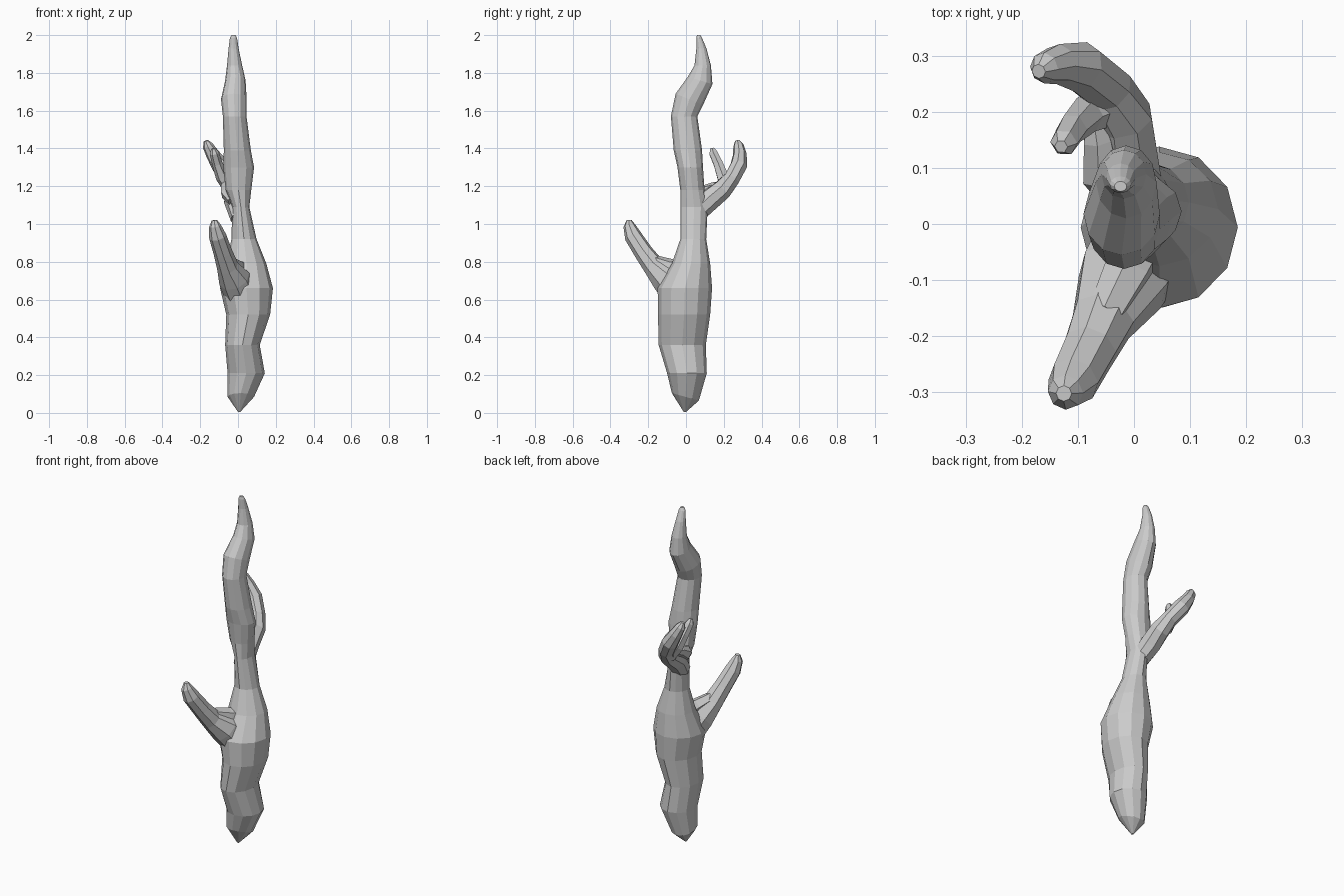
import bpy
from math import sin, cos, pi
from mathutils import Vector


def skin(name, rings):
    """Bridge equal-sized vertex rings into a closed, flat-shaded tube."""
    n = len(rings[0])
    verts = [v for ring in rings for v in ring]
    faces = [(r * n + i, r * n + (i + 1) % n, (r + 1) * n + (i + 1) % n, (r + 1) * n + i)
             for r in range(len(rings) - 1) for i in range(n)]
    faces += [tuple(reversed(range(n))), tuple(range(len(verts) - n, len(verts)))]
    mesh = bpy.data.meshes.new(name)
    mesh.from_pydata([tuple(v) for v in verts], [], faces)
    mesh.update()
    obj = bpy.data.objects.new(name, mesh)
    bpy.context.collection.objects.link(obj)
    return obj


def level_ring(z, x0, x1, y0, y1, tilt=0, n=12):
    """Elliptical section between x and y limits; tilt lifts it towards -y."""
    cx, cy, rx, ry = (x0 + x1) / 2, (y0 + y1) / 2, (x1 - x0) / 2, (y1 - y0) / 2
    angles = [2 * pi * i / n for i in range(n)]
    return [Vector((cx + rx * cos(a), cy + ry * sin(a), z - tilt * sin(a))) for a in angles]


def branch(name, path, n=8):
    """Sweep circles of given radius along a path of (x, y, z, radius)."""
    pts = [Vector(p[:3]) for p in path]
    rings = []
    for i, p in enumerate(pts):
        d = (pts[min(i + 1, len(pts) - 1)] - pts[max(i - 1, 0)]).normalized()
        u = d.cross(Vector((0, 1, 0.2))).normalized()
        v = d.cross(u)
        r = path[i][3]
        rings.append([p + r * (u * cos(2 * pi * k / n) + v * sin(2 * pi * k / n))
                      for k in range(n)])
    return skin(name, rings)


# Trunk: z, x limits, y limits, tilt
sections = [
    (0.005, 0.0, 0.012, -0.012, 0.0, 0),
    (0.085, -0.055, 0.085, -0.075, 0.068, 0.02),
    (0.21, -0.055, 0.142, -0.10, 0.11, 0),
    (0.36, -0.068, 0.115, -0.145, 0.105, 0),
    (0.52, -0.062, 0.17, -0.148, 0.128, 0),
    (0.66, -0.095, 0.185, -0.15, 0.138, 0),
    (0.79, -0.06, 0.15, -0.075, 0.128, 0),
    (0.92, -0.035, 0.098, -0.03, 0.107, 0),
    (1.09, -0.03, 0.06, -0.03, 0.115, 0),
    (1.18, -0.065, 0.07, -0.03, 0.098, 0),
    (1.30, -0.078, 0.085, -0.045, 0.09, 0),
    (1.39, -0.075, 0.068, -0.065, 0.085, 0),
    (1.57, -0.08, 0.045, -0.08, 0.06, 0),
    (1.66, -0.09, 0.046, -0.055, 0.09, 0.03),
    (1.76, -0.068, 0.04, 0.01, 0.14, 0.02),
    (1.84, -0.058, 0.022, 0.045, 0.132, 0),
    (1.93, -0.05, 0.003, 0.055, 0.108, 0),
    (1.985, -0.043, -0.005, 0.055, 0.085, 0),
    (2.0, -0.035, -0.013, 0.058, 0.076, 0),
]
skin("trunk", [level_ring(*s) for s in sections])

# Front limb
branch("front_branch", [
    (0.02, -0.03, 0.62, 0.09),
    (-0.02, -0.10, 0.71, 0.085),
    (-0.055, -0.17, 0.775, 0.058),
    (-0.08, -0.225, 0.85, 0.05),
    (-0.108, -0.28, 0.935, 0.046),
    (-0.122, -0.30, 0.99, 0.032),
    (-0.125, -0.302, 1.02, 0.014)])
# Web between the front limb and the trunk
branch("front_branch_web", [
    (0.02, 0.0, 0.75, 0.06),
    (-0.01, -0.08, 0.77, 0.045),
    (-0.05, -0.16, 0.80, 0.035)], 6)

# Rear limb
branch("back_branch", [
    (0.01, 0.03, 1.03, 0.05),
    (-0.015, 0.12, 1.125, 0.06),
    (-0.02, 0.19, 1.18, 0.055),
    (-0.045, 0.24, 1.235, 0.045),
    (-0.095, 0.28, 1.31, 0.046),
    (-0.135, 0.285, 1.37, 0.036),
    (-0.16, 0.278, 1.415, 0.028),
    (-0.17, 0.272, 1.44, 0.013)])

# Fork rising from the rear limb
branch("back_twig", [
    (-0.04, 0.215, 1.19, 0.04),
    (-0.085, 0.195, 1.25, 0.034),
    (-0.11, 0.17, 1.32, 0.028),
    (-0.125, 0.145, 1.375, 0.025),
    (-0.13, 0.138, 1.40, 0.012)], 6)

# Knot on the left where the rear limb meets the trunk
branch("branch_knot", [
    (-0.02, 0.05, 1.13, 0.04),
    (-0.055, 0.09, 1.165, 0.04),
    (-0.065, 0.15, 1.195, 0.028),
    (-0.07, 0.19, 1.21, 0.018)], 6)
